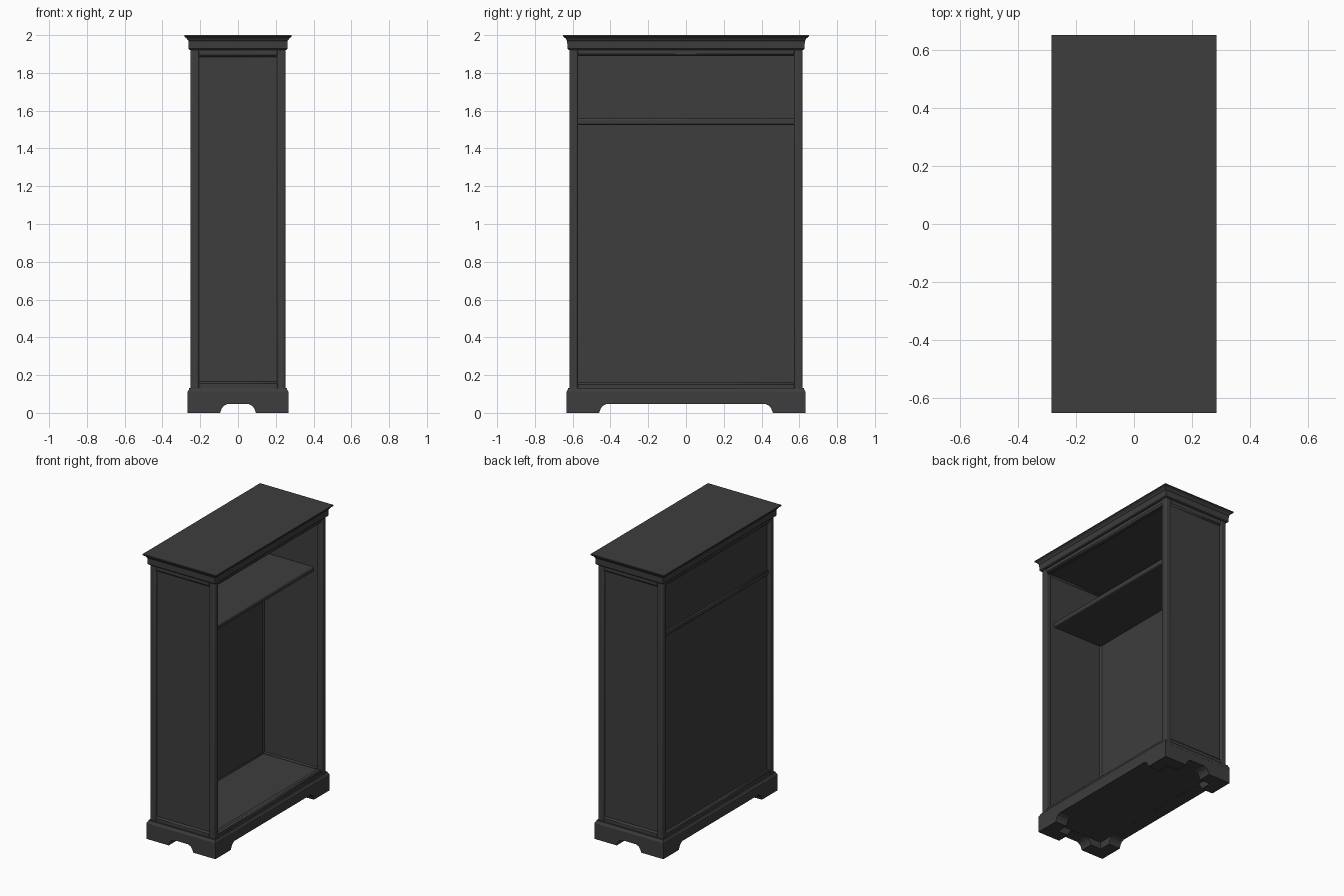
import bpy, bmesh, math
from mathutils import Vector

if "Cube" in bpy.data.objects:
    bpy.data.objects.remove(bpy.data.objects["Cube"])

GREY = (0.047, 0.047, 0.047, 1)
wood = bpy.data.materials.new("charcoal_wood")
wood.use_nodes = True
wood.diffuse_color = GREY
bsdf = wood.node_tree.nodes["Principled BSDF"]
bsdf.inputs["Base Color"].default_value = GREY
bsdf.inputs["Roughness"].default_value = 0.7


def finish(name, bm, bevel=0.0, segments=1):
    bmesh.ops.recalc_face_normals(bm, faces=bm.faces)
    mesh = bpy.data.meshes.new(name)
    bm.to_mesh(mesh)
    bm.free()
    mesh.materials.append(wood)
    obj = bpy.data.objects.new(name, mesh)
    bpy.context.collection.objects.link(obj)
    if bevel:
        mod = obj.modifiers.new("edge_round", "BEVEL")
        mod.width = bevel
        mod.segments = segments
    return obj


def box(name, x, y, z, bevel=0.0, segments=1):
    """Box from three (low, high) ranges."""
    bm = bmesh.new()
    bmesh.ops.create_cube(bm, size=1)
    for v in bm.verts:
        v.co = Vector([(r[0] + r[1]) / 2 + c * (r[1] - r[0])
                       for r, c in zip((x, y, z), v.co)])
    return finish(name, bm, bevel, segments)


def moulding(name, profile):
    """Rectangular stack lofted through (height, overhang) steps."""
    bm = bmesh.new()
    rings = []
    for z, out in profile:
        hx, hy = BODY_X + out, BODY_Y + out
        rings.append([bm.verts.new((sx * hx, sy * hy, z))
                      for sx, sy in ((-1, -1), (1, -1), (1, 1), (-1, 1))])
    for a, b in zip(rings, rings[1:]):
        for i in range(4):
            j = (i + 1) % 4
            bm.faces.new((a[i], a[j], b[j], b[i]))
    bm.faces.new(rings[0])
    bm.faces.new(rings[-1])
    return finish(name, bm)


def foot_board(name, half, gap, place):
    """Skirting board with an arched cut-out; place maps (along, z, depth)."""
    arch = [(gap, 0), (gap - 0.008, 0.022), (gap - 0.02, 0.038), (gap - 0.04, 0.048)]
    right = [(half, TOP_OF_BOARD), (half, 0)] + arch
    outline = right + [(-a, z) for a, z in reversed(right)]
    bm = bmesh.new()
    face = bm.faces.new([bm.verts.new(place(a, z, 0)) for a, z in outline])
    ext = bmesh.ops.extrude_face_region(bm, geom=[face])
    move = Vector(place(0, 0, BOARD)) - Vector(place(0, 0, 0))
    bmesh.ops.translate(bm, vec=move,
                        verts=[g for g in ext["geom"] if isinstance(g, bmesh.types.BMVert)])
    return finish(name, bm)


BODY_X, BODY_Y = 0.252, 0.618
BASE_X, BASE_Y = 0.267, 0.632
TOP_OF_BOARD, BOARD = 0.11, 0.09
POST = 0.046
IN_X, IN_Y = BODY_X - POST, BODY_Y - POST
LOW, HIGH = 0.12, 1.93

# Base: arched boards on four sides, underside panel and top moulding
for s, side in ((1, "front"), (-1, "back")):
    foot_board(side + "_base_board", BASE_Y, 0.46,
               lambda a, z, d: (s * (BASE_X - d), a, z))
for s, side in ((1, "left"), (-1, "right")):
    foot_board(side + "_base_board", BASE_X, 0.095,
               lambda a, z, d: (a, s * (BASE_Y - d), z))
box("base_underside", (-BASE_X + 0.03, BASE_X - 0.03),
    (-BASE_Y + 0.03, BASE_Y - 0.03), (0.049, 0.11))
moulding("base_moulding", [(0.10, 0.0145), (0.112, 0.0145), (0.120, 0.010),
                           (0.125, 0.007), (0.131, 0.006)])

# Corner posts with rounded edges
for sx, depth in ((1, "front"), (-1, "back")):
    for sy, side in ((1, "left"), (-1, "right")):
        box(f"{depth}_{side}_post", sorted((sx * IN_X, sx * BODY_X)),
            sorted((sy * IN_Y, sy * BODY_Y)), (LOW, HIGH), 0.010, 3)

# Sides: recessed panel with chamfered top and bottom rails
for s, side in ((1, "left"), (-1, "right")):
    box(side + "_panel", (-IN_X - 0.01, IN_X + 0.01),
        sorted((s * (BODY_Y - 0.032), s * (BODY_Y - 0.012))), (LOW, HIGH))
    for end, z in (("bottom", (0.10, 0.165)), ("top", (1.885, 1.95))):
        box(f"{side}_{end}_rail", (-IN_X - 0.01, IN_X + 0.01),
            sorted((s * (BODY_Y - 0.04), s * (BODY_Y - 0.002))), z, 0.010)

# Back panel, set in from the posts, with a rail above and below
box("back_panel", (-BODY_X + 0.024, -BODY_X + 0.040),
    (-IN_Y - 0.01, IN_Y + 0.01), (LOW, HIGH))
for end, z in (("bottom", (0.10, 0.16)), ("top", (1.89, 1.95))):
    box(f"back_{end}_rail", (-BODY_X + 0.004, -IN_X),
        (-IN_Y - 0.01, IN_Y + 0.01), z, 0.008)
box("back_middle_rail", (-BODY_X + 0.014, -IN_X),
    (-IN_Y - 0.01, IN_Y + 0.01), (1.525, 1.56), 0.006)

# Open front: floor, shelf, ceiling and head rail
INNER = (-BODY_Y + 0.02, BODY_Y - 0.02)
box("floor_board", (-IN_X - 0.015, IN_X + 0.01), INNER, (0.10, 0.152))
box("front_bottom_rail", (IN_X, BODY_X - 0.004),
    (-IN_Y - 0.01, IN_Y + 0.01), (0.10, 0.16), 0.010)
box("shelf", (-IN_X - 0.015, IN_X - 0.03), INNER, (1.525, 1.56), 0.010, 3)
box("ceiling_board", (-IN_X - 0.015, IN_X + 0.01), INNER, (1.90, 1.95))
box("front_top_rail", (IN_X, BODY_X - 0.004),
    (-IN_Y - 0.01, IN_Y + 0.01), (1.89, 1.95), 0.010)

# Cornice with overhanging top
moulding("cornice", [(1.922, 0.004), (1.928, 0.010), (1.970, 0.011), (1.976, 0.016),
                     (1.982, 0.019), (1.988, 0.027), (1.992, 0.032), (2.0, 0.032)])

for obj in bpy.context.collection.objects:
    if obj.type == "MESH" and obj.modifiers:
        bpy.ops.object.select_all(action="DESELECT")
        obj.select_set(True)
        bpy.context.view_layer.objects.active = obj
        bpy.ops.object.shade_smooth_by_angle(angle=math.radians(35))
